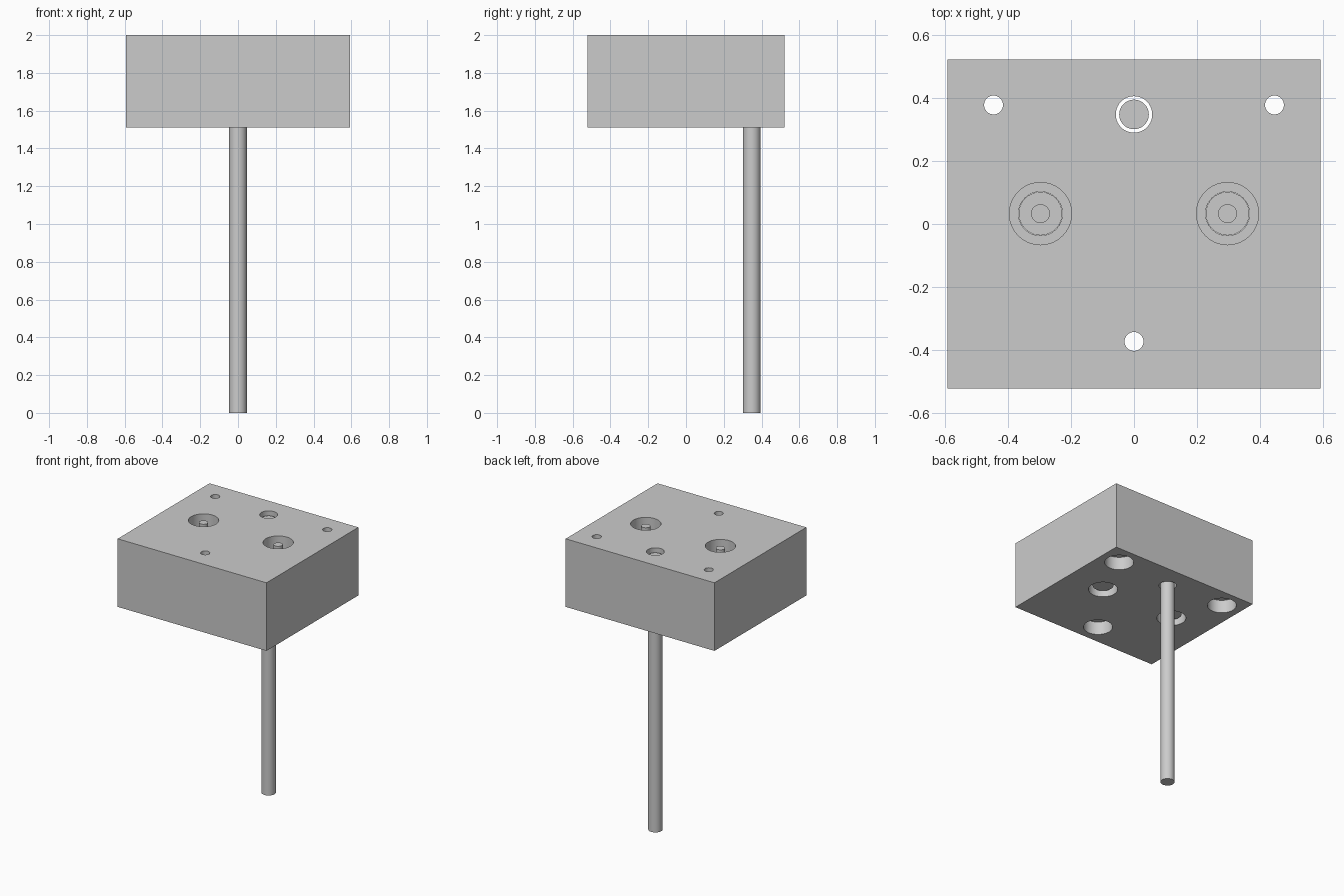
import bpy, bmesh, math

cube = bpy.data.objects.get("Cube")
if cube:
    bpy.data.objects.remove(cube, do_unlink=True)

grey = bpy.data.materials.new("plain_grey")
grey.use_nodes = True
grey.diffuse_color = (0.6, 0.6, 0.6, 1)
grey.node_tree.nodes["Principled BSDF"].inputs["Base Color"].default_value = (0.6, 0.6, 0.6, 1)

BOTTOM, TOP = 1.51, 2.0
SIDES = 40


def add_object(name, bm):
    bmesh.ops.recalc_face_normals(bm, faces=bm.faces)
    mesh = bpy.data.meshes.new(name)
    bm.to_mesh(mesh)
    bm.free()
    mesh.materials.append(grey)
    obj = bpy.data.objects.new(name, mesh)
    bpy.context.collection.objects.link(obj)
    return obj


def turned(name, x, y, profile):
    """Closed solid turned about a vertical axis from (radius, z) points."""
    bm = bmesh.new()
    rings = []
    for r, z in profile:
        angles = [2 * math.pi * i / SIDES for i in range(SIDES)]
        rings.append([bm.verts.new((x + r * math.cos(a), y + r * math.sin(a), z)) for a in angles])
    for low, high in zip(rings, rings[1:]):
        for i in range(SIDES):
            j = (i + 1) % SIDES
            bm.faces.new((low[i], low[j], high[j], high[i]))
    bm.faces.new(rings[0])
    bm.faces.new(rings[-1])
    return add_object(name, bm)


def activate(obj):
    bpy.ops.object.select_all(action='DESELECT')
    obj.select_set(True)
    bpy.context.view_layer.objects.active = obj


def smooth(obj):
    activate(obj)
    bpy.ops.object.shade_smooth_by_angle(angle=math.radians(30))


# Rectangular block
bm = bmesh.new()
bmesh.ops.create_cube(bm, size=1)
bmesh.ops.scale(bm, vec=(1.185, 1.045, TOP - BOTTOM), verts=bm.verts)
bmesh.ops.translate(bm, vec=(0, 0, (TOP + BOTTOM) / 2), verts=bm.verts)
block = add_object("block", bm)

UNDER, OVER = BOTTOM - 0.05, TOP + 0.05

# Cutters: counterbored screw holes, stepped pin bores, rod hole
cutters = []
for x, y in ((-0.446, 0.378), (0.446, 0.378), (0, -0.373)):
    cutters.append(turned("screw_hole_cutter", x, y, [
        (0.097, UNDER), (0.097, BOTTOM + 0.095), (0.03, BOTTOM + 0.095), (0.03, OVER)]))
PINS = (("right_pin", -0.297), ("left_pin", 0.297))
PIN_Y = 0.033
for name, x in PINS:
    cutters.append(turned(name + "_bore_cutter", x, PIN_Y, [
        (0.097, UNDER), (0.097, BOTTOM + 0.15), (0.07, BOTTOM + 0.15),
        (0.07, TOP - 0.15), (0.099, TOP - 0.15), (0.099, OVER)]))
ROD_Y = 0.348
cutters.append(turned("rod_hole_cutter", 0, ROD_Y, [(0.058, UNDER), (0.058, OVER)]))

for cutter in cutters:
    cutter.hide_render = True
    activate(block)
    mod = block.modifiers.new("hole", 'BOOLEAN')
    mod.operation = 'DIFFERENCE'
    mod.solver = 'EXACT'
    mod.object = cutter
    bpy.ops.object.modifier_apply(modifier=mod.name)
    bpy.data.objects.remove(cutter, do_unlink=True)
smooth(block)

# Stepped pins seated in their bores
for name, x in PINS:
    smooth(turned(name, x, PIN_Y, [
        (0.069, BOTTOM + 0.03), (0.069, TOP - 0.17), (0.03, TOP - 0.17), (0.03, TOP - 0.015)]))

# Long rod passing up into the block
smooth(turned("rod", 0, ROD_Y, [(0.047, 0), (0.047, TOP - 0.03)]))
